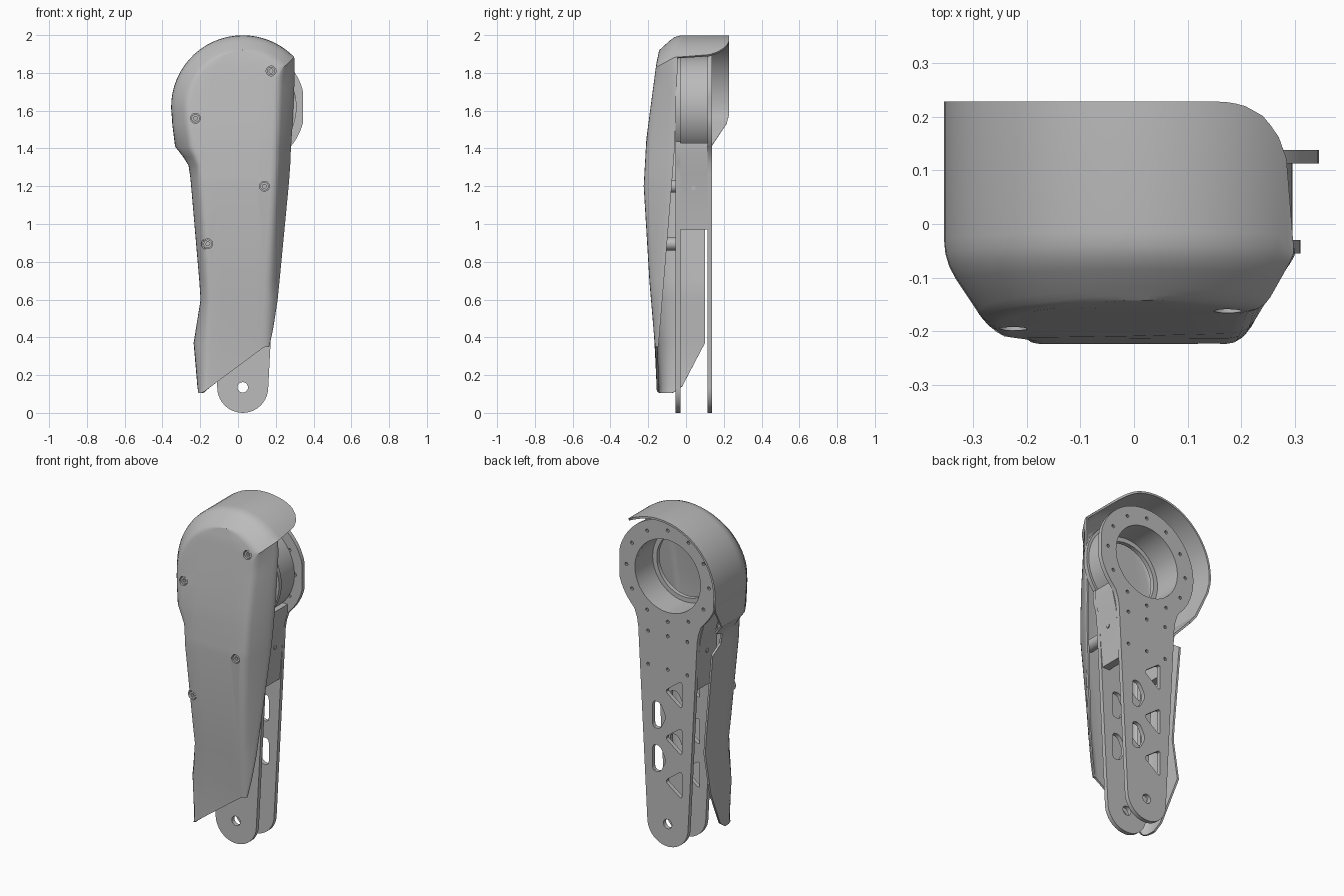
import bpy, bmesh
from math import sin, cos, radians, pi
from mathutils import Vector, Matrix

cube = bpy.data.objects.get("Cube")
if cube:
    bpy.data.objects.remove(cube)

CX, CZ = 0.025, 1.62          # centre of the joint head
grey = bpy.data.materials.new("satin grey")
grey.use_nodes = True
grey.diffuse_color = (0.5, 0.5, 0.5, 1)
grey.node_tree.nodes["Principled BSDF"].inputs["Base Color"].default_value = (0.5, 0.5, 0.5, 1)


def lerp_table(table, t):
    for (a, u), (b, v) in zip(table, table[1:]):
        if t <= b:
            return u + (v - u) * max(0, t - a) / (b - a)
    return table[-1][1]


def round_corner(a, b, c, r, n=3):
    """Points of a soft bend that replaces corner b."""
    p = b + (a - b).normalized() * min(r, (a - b).length * 0.45)
    q = b + (c - b).normalized() * min(r, (c - b).length * 0.45)
    return [p * (1 - t) ** 2 + b * 2 * t * (1 - t) + q * t * t for t in [i / n for i in range(n + 1)]]


def activate(ob):
    bpy.ops.object.select_all(action='DESELECT')
    ob.select_set(True)
    bpy.context.view_layer.objects.active = ob


def finish(ob, angle=35):
    activate(ob)
    for m in list(ob.modifiers):
        bpy.ops.object.modifier_apply(modifier=m.name)
    ob.data.materials.clear()
    ob.data.materials.append(grey)
    bpy.ops.object.shade_smooth_by_angle(angle=radians(angle))
    return ob


def mesh_object(name, bm):
    me = bpy.data.meshes.new(name)
    bm.to_mesh(me)
    bm.free()
    ob = bpy.data.objects.new(name, me)
    bpy.context.collection.objects.link(ob)
    return ob


def arc(cx, cz, r, a0, a1, n):
    return [(cx + r * cos(radians(a0 + (a1 - a0) * i / n)),
             cz + r * sin(radians(a0 + (a1 - a0) * i / n))) for i in range(n + 1)]


def circle(cx, cz, r, n=32):
    return arc(cx, cz, r, 0, 360, n)[:-1]


def rounded(points, r):
    vs = [Vector(p) for p in points]
    return [tuple(p) for i, v in enumerate(vs)
            for p in round_corner(vs[i - 1], v, vs[(i + 1) % len(vs)], r)]


def sheet(name, loops, y0, y1):
    """Flat part in the xz plane; loops after the first are holes."""
    cu = bpy.data.curves.new(name, 'CURVE')
    cu.dimensions = '2D'
    cu.fill_mode = 'BOTH'
    cu.extrude = (y1 - y0) / 2
    for loop in loops:
        s = cu.splines.new('POLY')
        s.points.add(len(loop) - 1)
        for p, (x, z) in zip(s.points, loop):
            p.co = (x, z, 0, 1)
        s.use_cyclic_u = True
    ob = bpy.data.objects.new(name, cu)
    bpy.context.collection.objects.link(ob)
    ob.matrix_world = Matrix.Translation((0, (y0 + y1) / 2, 0)) @ Matrix.Rotation(pi / 2, 4, 'X')
    activate(ob)
    bpy.ops.object.convert(target='MESH')
    return finish(bpy.context.object)


# Link plates: round head, tapered neck, round foot, lightening cutouts
def link_plate(name, y0, y1, head_r, bore_r, flat):
    right = [(.22, 1.27), (.228, 1.32), (.245, 1.37)]
    left = [(2 * CX - x, z) for x, z in reversed(right)]
    head = [(min(x, flat), z) for x, z in arc(CX, CZ, head_r, -40, 220, 60)]
    outline = arc(CX, .135, .135, 180, 360, 20) + right + head + left
    holes = [circle(CX, CZ, bore_r, 48), circle(CX, .135, .028, 20)]
    bolt_r = (head_r + bore_r) / 2
    holes += [circle(*arc(CX, CZ, bolt_r, a, a, 1)[0], .01, 10) for a in range(0, 360, 30)]
    holes += [circle(CX + dx, z, .01, 10) for dx in (-.13, 0, .13) for z in (1.06, 1.26)]
    for z in (.93, .65, .39):
        holes.append(rounded([(.045, z), (-.07, z + .085), (-.07, z - .085)], .025))
    for z in (.77, .51):
        holes.append(rounded([(.035, z), (.075, z + .08), (.125, z + .08),
                              (.125, z - .08), (.075, z - .08)], .025))
    return sheet(name, [outline] + holes, y0, y1)


link_plate("front_plate", -.055, -.03, .285, .19, 1)
link_plate("back_plate", .113, .138, .33, .217, .345)

# Bearing housing between the plates
sheet("bearing_housing", [circle(CX, CZ, .27, 64), circle(CX, CZ, .217, 64)], -.03, .113)

# Side spacers between the plates, with a small screw in each
for side, name in ((1, "left"), (-1, "right")):
    pts = [(.15, .97), (.198, .97), (.222, 1.27), (.25, 1.38), (.25, 1.43), (.2, 1.43), (.165, 1.3)]
    sheet(name + "_spacer", [[(CX + side * (x - CX), z) for x, z in pts]], -.03, .113)
    bm = bmesh.new()
    bmesh.ops.create_cone(bm, cap_ends=True, segments=12, radius1=.012, radius2=.012, depth=.012,
                          matrix=Matrix.Translation((CX + side * .19, .04, 1.19)) @ Matrix.Rotation(pi / 2, 4, 'Y'))
    finish(mesh_object(name + "_spacer_screw", bm))

# Cover: sections that pair a point on each edge
FRONT = [(.1, -.155), (.3, -.16), (.95, -.215), (1.2, -.224), (1.45, -.21), (1.85, -.157), (1.93, -.14)]
RIM = [(.3, -.15), (.6, -.125), (.9, -.1), (1.4, -.06), (1.85, -.045)]
HOOD = [(44, -.045), (46, .11), (50, .165), (55, .2), (62, .222), (68, .228)]


def front_y(z):
    return lerp_table(FRONT, z)


def section(lo, li, lback, ro, ri, rback):
    """Cross-section from the right-hand flap across the front to the other rim."""
    def side(outer, inner, back):
        (x, z), (u, w) = outer, inner
        sh = min(lerp_table([(.1, -.11), (1.2, -.09), (1.6, -.07), (2, -.055)], z), back - .012)
        a, b = Vector((x, back, z)), Vector((x, sh, z))
        c = Vector((u, min(front_y(w), sh - .003), w))
        return a, b, c
    la, lb, lc = side(lo, li, lback)
    ra, rb, rc = side(ro, ri, rback)
    mids = [lc.lerp(rc, t) for t in (.25, .5, .75)]
    for m in mids:
        m.y = front_y(m.z)
    return ([la] + round_corner(la, lb, lc, .04) + round_corner(lb, lc, mids[0], .03) + mids
            + round_corner(mids[2], rc, rb, .03) + round_corner(rc, rb, ra, .04) + [ra])


rows = []
# edge x, z, back y and inset on one side; edge x, z on the other
for x, z, back, inset, rx, rz in [
        (-.21, .105, -.07, .02, .165, .35), (-.215, .14, -.02, .035, .17, .37),
        (-.235, .37, .1, .06, .187, .45), (-.198, .6, .1, .035, .21, .6),
        (-.205, .7, .1, .035, .22, .7), (-.248, 1.2, .1, .045, .268, 1.2),
        (-.253, 1.25, .03, .047, .272, 1.25), (-.262, 1.31, .03, .05, .277, 1.32),
        (-.29, 1.355, .13, .06, .28, 1.4), (-.333, 1.41, .135, .08, .287, 1.5),
        (-.348, 1.53, .215, .08, .297, 1.7)]:
    rin = lerp_table([(.35, .025), (.7, .05), (1.2, .07), (1.7, .08)], rz)
    rows.append(section((x, z), (x + inset, z), back, (rx, rz), (rx - rin, rz), lerp_table(RIM, rz)))
N = 16
for i in range(N + 1):
    la, ra = 187 - 97 * i / N, 44 + 46 * i / N
    if i == 0:
        rows.append(section((-.35, 1.57), (-.272, 1.57), .226, (.3, 1.8), (.222, 1.78), -.046))
    pts = [arc(CX, CZ, r, a, a, 1)[0] for a in (la, ra) for r in (.379, .3)]
    rows.append(section(pts[0], pts[1], .228, pts[2], pts[3], lerp_table(HOOD, ra)))

bm = bmesh.new()
grid = [[bm.verts.new(p) for p in row] for row in rows]
for a, b in zip(grid, grid[1:]):
    for j in range(len(a) - 1):
        bm.faces.new((a[j], a[j + 1], b[j + 1], b[j]))
bmesh.ops.remove_doubles(bm, verts=bm.verts, dist=.0004)
bmesh.ops.recalc_face_normals(bm, faces=bm.faces)
if sum(f.normal.y * f.calc_area() for f in bm.faces) > 0:
    bmesh.ops.reverse_faces(bm, faces=bm.faces)
cover = mesh_object("cover", bm)
solid = cover.modifiers.new("thickness", 'SOLIDIFY')
solid.thickness = .012
solid.offset = -1

# Screw holes in the cover, each with a boss and a socket screw behind
SCREWS = [(.175, 1.81), (-.225, 1.56), (.14, 1.2), (-.16, .895)]
cutters = []
for x, z in SCREWS:
    bm = bmesh.new()
    bmesh.ops.create_cone(bm, cap_ends=True, segments=24, radius1=.026, radius2=.026, depth=.12,
                          matrix=Matrix.Translation((x, front_y(z), z)) @ Matrix.Rotation(pi / 2, 4, 'X'))
    cut = mesh_object("screw_cutter", bm)
    cut.hide_render = True
    mod = cover.modifiers.new("screw_hole", 'BOOLEAN')
    mod.operation, mod.object, mod.solver = 'DIFFERENCE', cut, 'EXACT'
    cutters.append(cut)
    y = front_y(z)
    sheet("cover_boss", [circle(x, z, .034, 24), circle(x, z, .026, 24)], y + .014, -.055)
    sheet("cover_screw", [circle(x, z, .022, 24), circle(x, z, .011, 6)], y + .008, y + .03)
    sheet("screw_seat", [circle(x, z, .027, 24)], y + .028, y + .034)
finish(cover, 30)
for cut in cutters:
    bpy.data.objects.remove(cut)
